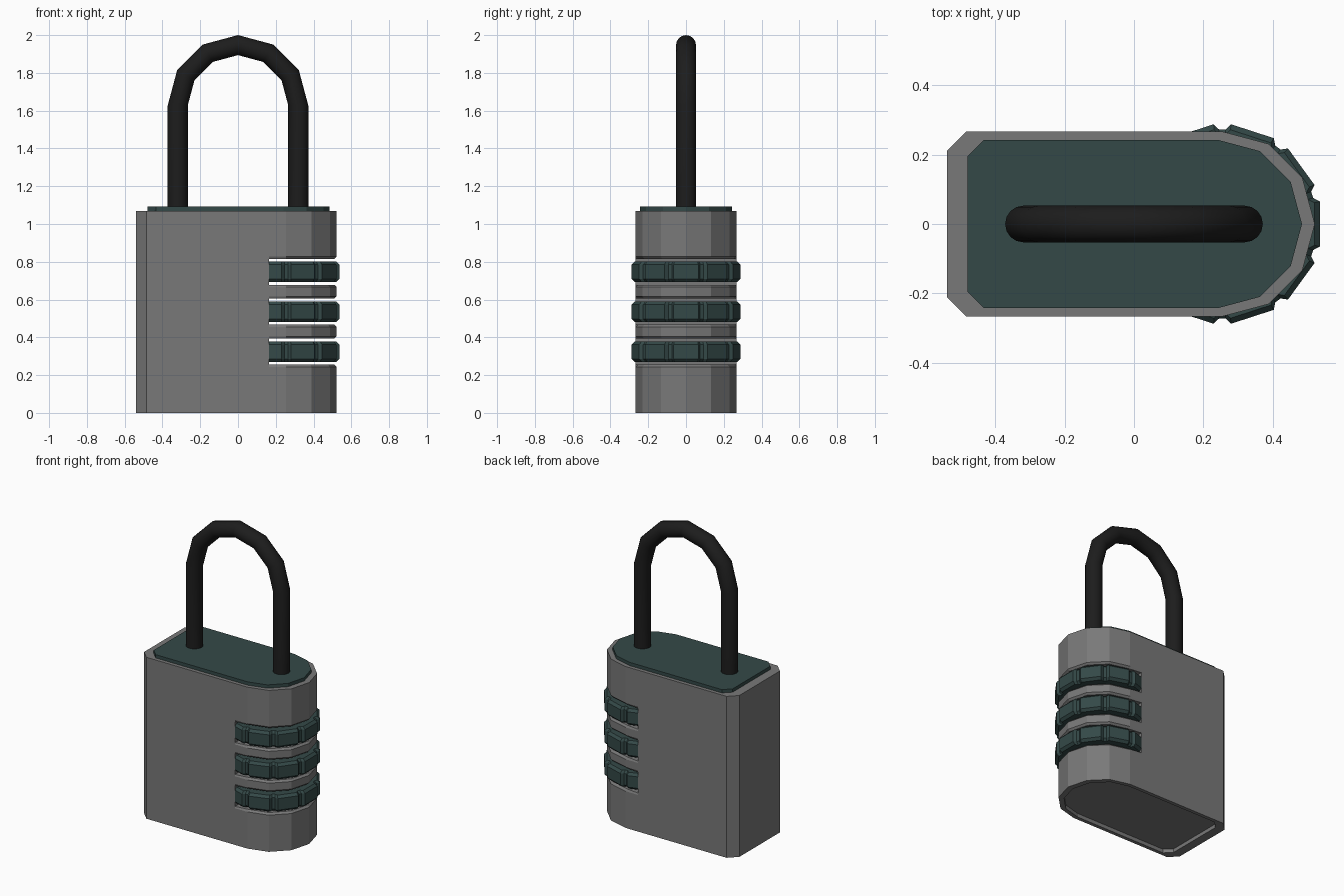
import bpy, bmesh
from math import sin, cos, radians, pi

cube = bpy.data.objects.get("Cube")
if cube:
    bpy.data.objects.remove(cube, do_unlink=True)


def material(name, rgb):
    m = bpy.data.materials.new(name)
    m.use_nodes = True
    m.diffuse_color = (*rgb, 1)
    bsdf = next(n for n in m.node_tree.nodes if n.type == 'BSDF_PRINCIPLED')
    bsdf.inputs["Base Color"].default_value = (*rgb, 1)
    return m


GREY = material("grey metal", (0.19, 0.19, 0.19))
TEAL = material("dark teal", (0.034, 0.066, 0.064))
BLACK = material("black steel", (0.012, 0.012, 0.012))


def loft(name, rings, mat, smooth=None):
    """Skin a list of equal-length closed rings and cap both ends."""
    bm = bmesh.new()
    loops = [[bm.verts.new(p) for p in ring] for ring in rings]
    for a, b in zip(loops, loops[1:]):
        for i in range(len(a)):
            j = (i + 1) % len(a)
            bm.faces.new((a[i], a[j], b[j], b[i]))
    bm.faces.new(loops[0][::-1])
    bm.faces.new(loops[-1])
    bmesh.ops.remove_doubles(bm, verts=bm.verts, dist=1e-5)
    bmesh.ops.recalc_face_normals(bm, faces=bm.faces)
    me = bpy.data.meshes.new(name)
    bm.to_mesh(me)
    bm.free()
    me.materials.append(mat)
    ob = bpy.data.objects.new(name, me)
    bpy.context.collection.objects.link(ob)
    if smooth:
        bpy.ops.object.select_all(action='DESELECT')
        ob.select_set(True)
        bpy.context.view_layer.objects.active = ob
        bpy.ops.object.shade_smooth_by_angle(angle=radians(smooth))
    return ob


SLOT_X = 0.165      # depth line of the dial slots
DIAL_X = 0.255      # axis of the dials and of the rounded end


def outline(left, centre, r, chamfer):
    """Bar with chamfered left corners and a six-sided round right end."""
    arc = [(centre + r * sin(radians(a)), -r * cos(radians(a))) for a in range(0, 181, 30)]
    return ([(left, -r + chamfer), (left + chamfer, -r), (SLOT_X, -r)] + arc
            + [(SLOT_X, r), (left + chamfer, r), (left, r - chamfer)])


def level(pts, z):
    return [(x, y, z) for x, y in pts]


# Body, with three slots cut clean through the rounded end
full = outline(-0.54, DIAL_X, 0.267, 0.055)
inset = outline(-0.48, 0.242, 0.243, 0.046)
slim = [(DIAL_X + (x - DIAL_X) * 0.955, y * 0.955) if x > SLOT_X + 0.01 else (x, y)
        for x, y in full]
back = [(min(x, SLOT_X), y) for x, y in full]
dial_heights = (0.324, 0.536, 0.747)

rings = [level(inset, 0.025), level(inset, 0), level(full, 0)]
for z in dial_heights:
    rings += [level(full, z - 0.081), level(slim, z - 0.069), level(back, z - 0.069),
              level(back, z + 0.069), level(slim, z + 0.069), level(full, z + 0.081)]
rings.append(level(full, 1.07))
loft("body", rings, GREY)

# Raised top plate
loft("top_plate", [level(inset, 1.06), level(inset, 1.092)], TEAL)


# Number dials: ten flat grips separated by shallow notches
def dial_ring(z, shrink):
    pts = []
    for k in range(10):
        for offset, r in ((-13, 0.289), (13, 0.289), (16, 0.273), (20, 0.273)):
            a = radians(36 * k + offset)
            pts.append((DIAL_X + (r - shrink) * cos(a), (r - shrink) * sin(a), z))
    return pts


for n, z in enumerate(dial_heights):
    loft(f"dial_{n + 1}", [dial_ring(z - 0.054, 0.016), dial_ring(z - 0.038, 0),
                           dial_ring(z + 0.038, 0), dial_ring(z + 0.054, 0.016)], TEAL)

# Shackle: round bar swept over a six-segment arch
BEND, TUBE, ARCH_Z, SIDES = 0.319, 0.053, 1.628, 16


def bar_ring(angle, base):
    ring = []
    for i in range(SIDES):
        t = 2 * pi * i / SIDES
        r = BEND + TUBE * cos(t)
        ring.append((r * cos(angle), TUBE * sin(t), base + r * sin(angle)))
    return ring


path = [bar_ring(0, 1.07)]
path += [bar_ring(radians(a), ARCH_Z) for a in range(0, 181, 30)]
path.append(bar_ring(pi, 1.07))
loft("shackle", path, BLACK, smooth=35)
